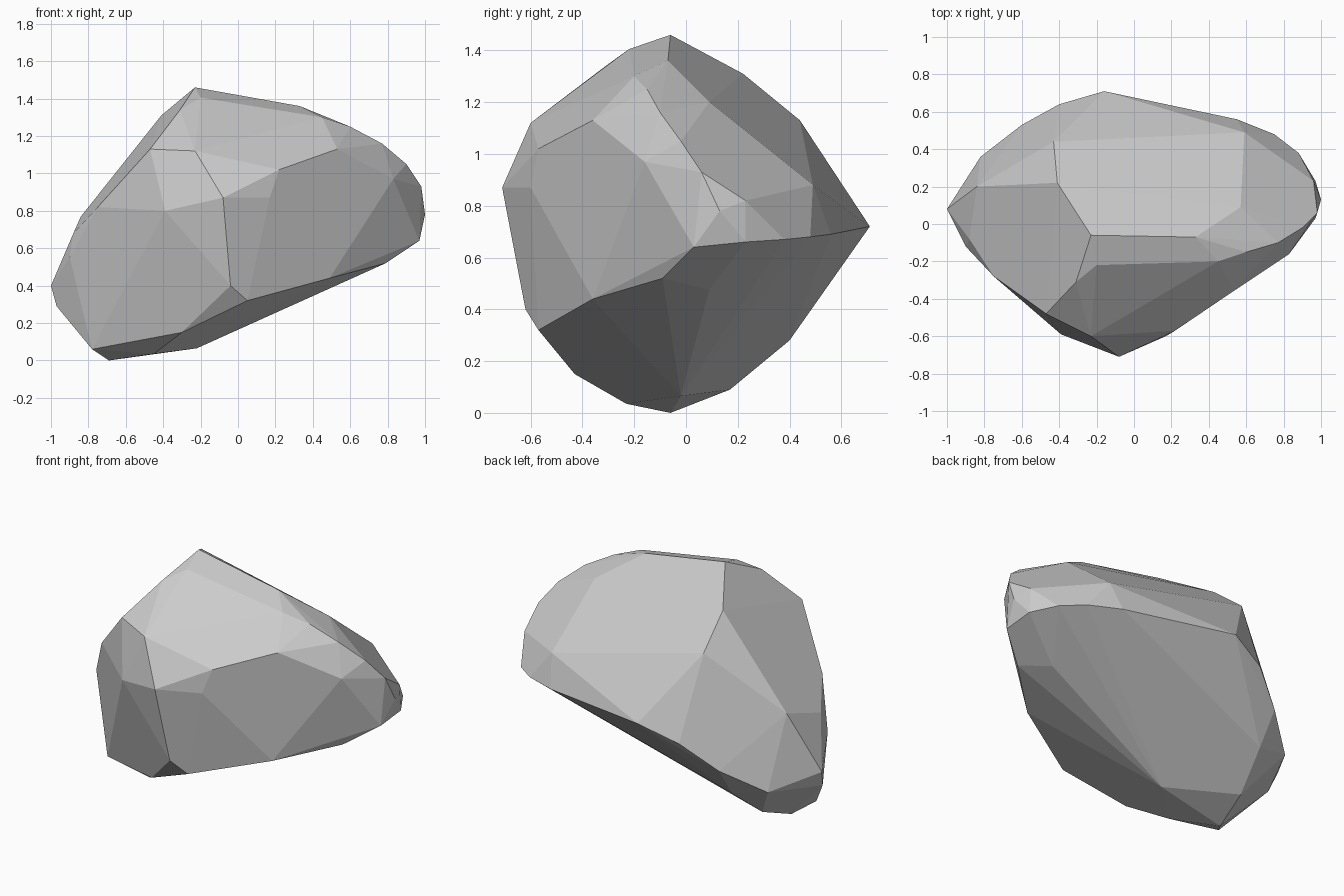
import bpy, bmesh, math

# corner points of the boulder, grouped by region
crown = [(-.23, -.06, 1.46), (.33, -.07, 1.36), (-.41, .22, 1.31),
         (-.43, .44, 1.13), (-.31, -.31, 1.34), (-.20, -.22, 1.405), (.45, -.20, 1.30),
         (.60, -.15, 1.25), (.57, .09, 1.20), (.59, .49, .88)]
front = [(.22, -.57, 1.02), (.53, -.36, 1.13), (-.23, -.60, 1.12), (-.47, -.48, 1.13),
         (-.75, -.28, .82), (-.08, -.71, .87), (.17, -.60, .87), (.83, -.16, .97),
         (-.04, -.62, .40), (.05, -.57, .32), (.49, -.36, .44), (.79, -.09, .52),
         (-.39, -.59, .80)]
right_end = [(.97, .03, .64), (1, .13, .78), (.97, .23, .66), (.96, .23, .82),
             (.88, .38, .67), (.75, .48, .68), (.98, .06, .93), (.90, -.02, 1.05),
             (.77, -.10, 1.16)]
back = [(.55, .56, .69), (-.16, .71, .72), (-.40, .64, .63), (-.60, .53, .47),
        (-.82, .36, .33)]
left_end = [(-1, .08, .40), (-.88, -.08, .68), (-.84, .20, .77), (-.90, -.12, .55),
            (-.97, .03, .29)]
base = [(-.78, -.18, .06), (-.69, -.06, 0), (-.65, .17, .09), (-.22, -.02, .065),
        (-.45, -.23, .035), (-.30, -.43, .15), (-.60, .40, .28), (.68, .09, .475)]

# wrap the points in a faceted convex shell
bm = bmesh.new()
for region in (crown, front, right_end, back, left_end, base):
    for p in region:
        bm.verts.new(p)
bmesh.ops.convex_hull(bm, input=bm.verts[:])
bmesh.ops.delete(bm, geom=[v for v in bm.verts if not v.link_faces], context='VERTS')

# merge nearly flat neighbours into broad facets
bmesh.ops.dissolve_limit(bm, angle_limit=math.radians(3), verts=bm.verts[:], edges=bm.edges[:])
bmesh.ops.recalc_face_normals(bm, faces=bm.faces[:])

mesh = bpy.data.meshes.new("boulder")
bm.to_mesh(mesh)
bm.free()
boulder = bpy.data.objects.new("boulder", mesh)
bpy.context.collection.objects.link(boulder)
